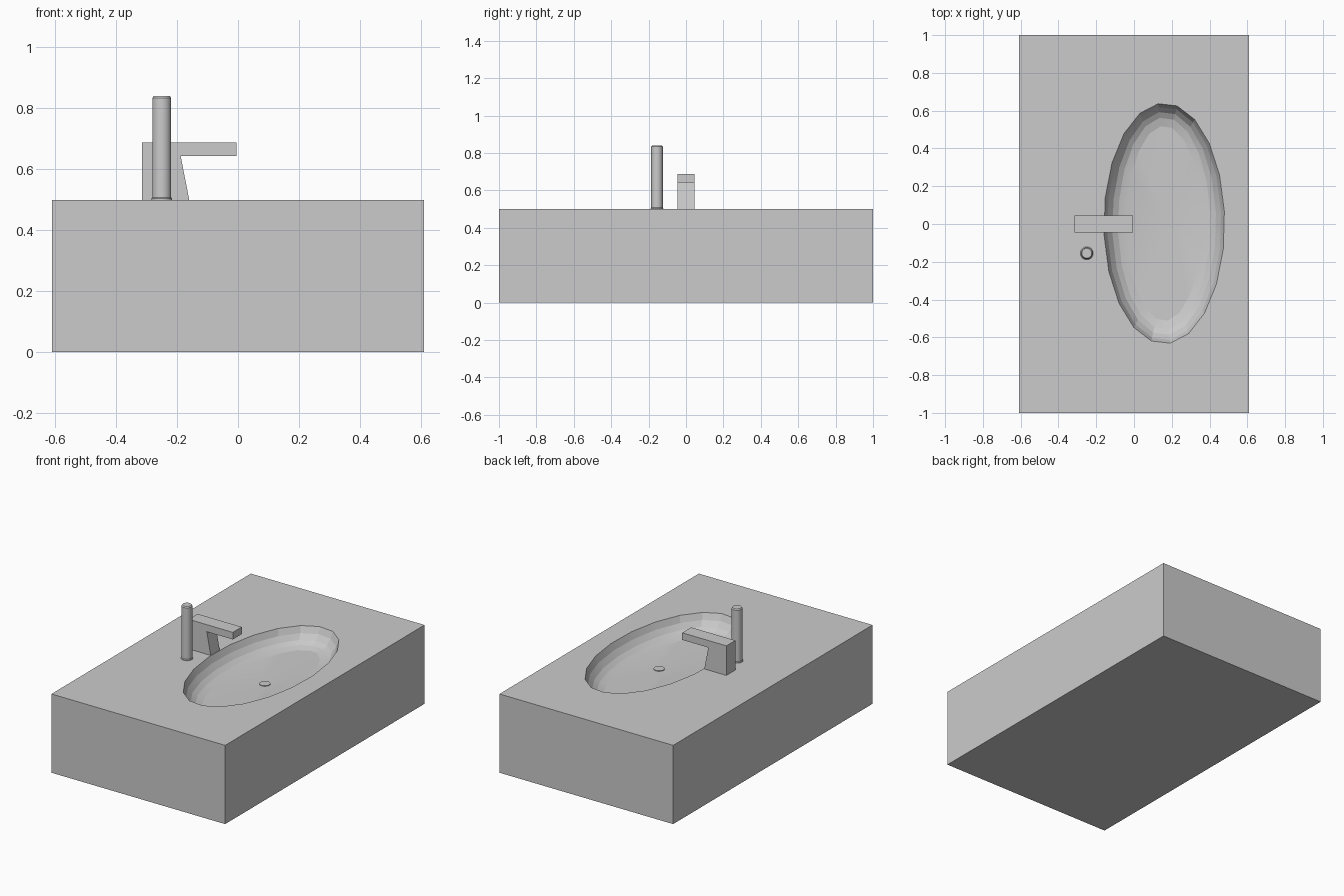
import bpy, bmesh, math

cube = bpy.data.objects.get("Cube")
if cube:
    bpy.data.objects.remove(cube, do_unlink=True)

grey = bpy.data.materials.new("light_grey")
grey.use_nodes = True
colour = (0.6, 0.6, 0.6, 1)
grey.diffuse_color = colour
grey.node_tree.nodes["Principled BSDF"].inputs["Base Color"].default_value = colour

TOP = 0.5
SIDES = 20


def finish(bm, name):
    mesh = bpy.data.meshes.new(name)
    bm.to_mesh(mesh)
    bm.free()
    mesh.materials.append(grey)
    obj = bpy.data.objects.new(name, mesh)
    bpy.context.collection.objects.link(obj)
    return obj


def ring(bm, centre, rx, ry, z, sides=SIDES, phase=0.1):
    angles = [phase + math.tau * i / sides for i in range(sides)]
    return [bm.verts.new((centre[0] + rx * math.cos(a), centre[1] + ry * math.sin(a), z))
            for a in angles]


def skin(bm, rings):
    """Join rings of equal length with quads."""
    faces = []
    for a, b in zip(rings, rings[1:]):
        n = len(a)
        faces += [bm.faces.new((a[i], a[(i + 1) % n], b[(i + 1) % n], b[i])) for i in range(n)]
    return faces


def smooth(obj, degrees):
    bpy.ops.object.select_all(action="DESELECT")
    obj.select_set(True)
    bpy.context.view_layer.objects.active = obj
    bpy.ops.object.shade_smooth_by_angle(angle=math.radians(degrees))


# Counter block with an oval opening in its top
bm = bmesh.new()
corners = [(-0.61, -1), (0.61, -1), (0.61, 1), (-0.61, 1)]
low, high = [[bm.verts.new((x, y, z)) for x, y in corners] for z in (0, TOP)]
bm.faces.new(low[::-1])
skin(bm, [low, high])
basin_centre = (0.16, 0.003)
rim = ring(bm, basin_centre, 0.32, 0.637, TOP)
rim_edges = [bm.edges.new((rim[i - 1], rim[i])) for i in range(SIDES)]
top_edges = [bm.edges.get((high[i - 1], high[i])) for i in range(4)]
bmesh.ops.triangle_fill(bm, edges=rim_edges + top_edges, use_beauty=True, normal=(0, 0, 1))
# Remove any triangles spanning the opening
inside = [f for f in bm.faces if all(v in rim for v in f.verts)]
bmesh.ops.delete(bm, geom=inside, context="FACES_ONLY")
finish(bm, "counter")

# Basin: steep facetted wall curving into a nearly flat floor
bm = bmesh.new()
section = [(0, 0), (0.018, 0.04), (0.045, 0.072), (0.075, 0.09), (0.12, 0.102)]
rings = [ring(bm, basin_centre, 0.32 - inset, 0.637 - inset, TOP - depth)
         for inset, depth in section]
drain_centre = (0.185, 0.005)
rings.append(ring(bm, drain_centre, 0.032, 0.032, TOP - 0.108))
skin(bm, rings)
bm.faces.new(rings[-1])
for f in bm.faces:
    f.normal_update()
    if f.normal.z < 0:
        f.normal_flip()
smooth(finish(bm, "basin"), 14)

# Drain plug
bm = bmesh.new()
plug = [ring(bm, drain_centre, 0.032, 0.032, TOP - d) for d in (0.108, 0.104)]
skin(bm, plug)
bm.faces.new(plug[-1])
finish(bm, "drain")

# Tap body with tapered foot and long spout
bm = bmesh.new()
profile = [(-0.315, TOP), (-0.16, TOP), (-0.188, 0.643),
           (-0.005, 0.643), (-0.005, 0.688), (-0.315, 0.688)]
front, back = [[bm.verts.new((x, y, z)) for x, z in profile] for y in (-0.045, 0.045)]
skin(bm, [front, back])
bm.faces.new(front)
bm.faces.new(back[::-1])
bmesh.ops.recalc_face_normals(bm, faces=bm.faces)
finish(bm, "tap")

# Upright handle post with a flared foot and rounded top edge
bm = bmesh.new()
post = [(0.034, TOP), (0.034, 0.504), (0.031, 0.508), (0.031, 0.834), (0.026, 0.841)]
rings = [ring(bm, (-0.25, -0.155), r, r, z, 24) for r, z in post]
skin(bm, rings)
bm.faces.new(rings[-1])
smooth(finish(bm, "handle_post"), 35)
